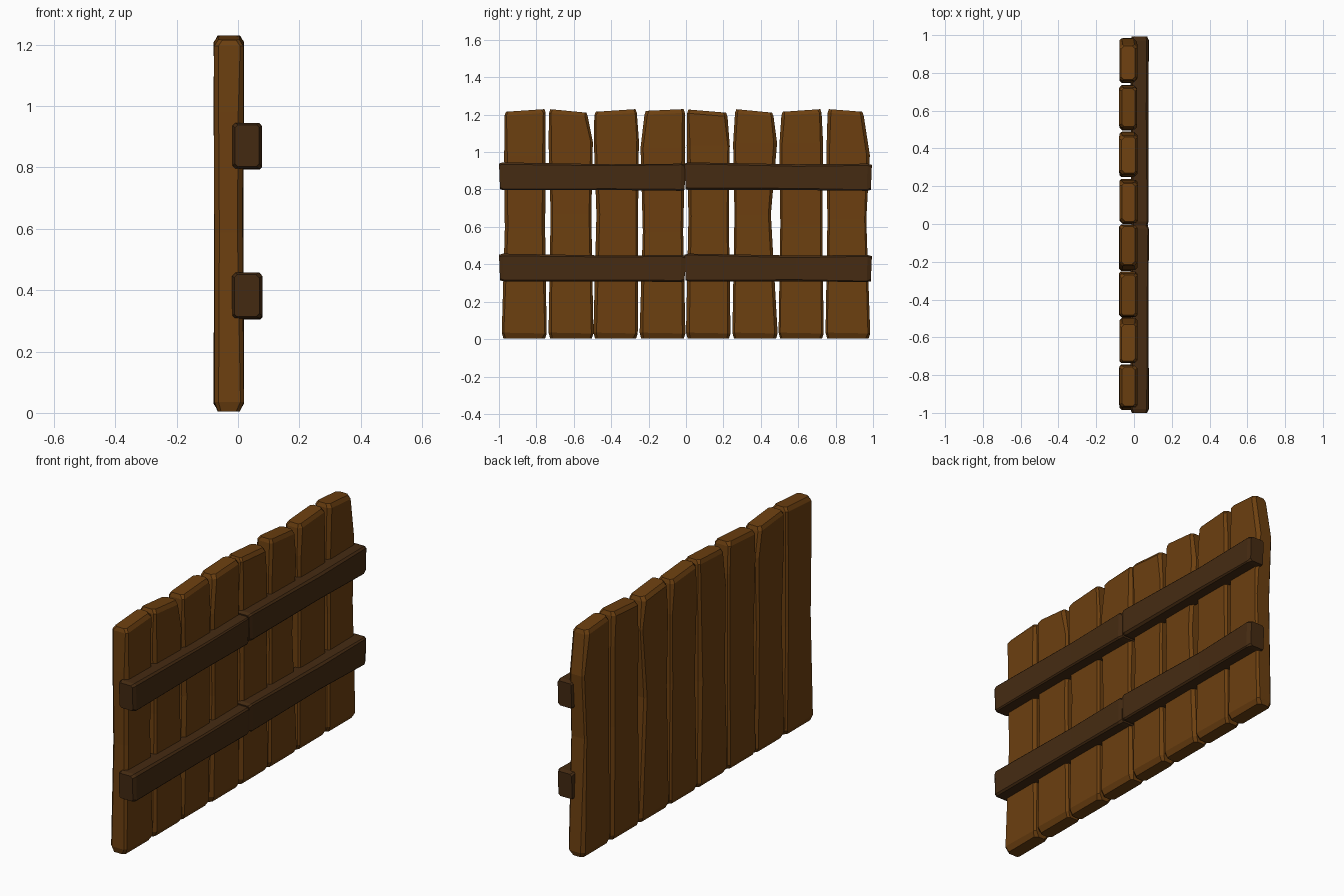
import bpy, bmesh, random

if "Cube" in bpy.data.objects:
    bpy.data.objects.remove(bpy.data.objects["Cube"])

random.seed(4)


def material(name, col):
    m = bpy.data.materials.new(name)
    m.diffuse_color = (*col, 1)
    m.use_nodes = True
    m.node_tree.nodes["Principled BSDF"].inputs["Base Color"].default_value = m.diffuse_color
    return m


plank_wood = material("plank_wood", (0.15, 0.05, 0.005))
rail_wood = material("rail_wood", (0.06, 0.024, 0.006))


def hewn_beam(name, stations, x0, x1, place, mat, chamfer):
    """Loft an uneven chamfered section through (low, high, t_low, t_high, inset)."""
    bm = bmesh.new()
    rings = []
    for lo, hi, t0, t1, inset in stations:
        a, b = lo + inset * 0.6, hi - inset * 0.6
        j = lambda s=0.004: random.uniform(0, s)
        xa, xb = x0 + inset + j(), x1 - inset - j()
        c = [chamfer * random.uniform(0.6, 1.3) for _ in range(4)]
        section = [(xa, a + c[0]), (xa + c[0], a), (xb - c[1], a), (xb, a + c[1]),
                   (xb, b - c[2]), (xb - c[2], b), (xa + c[3], b), (xa, b - c[3])]
        ring = []
        for x, w in section:
            t = t0 + (t1 - t0) * (w - lo) / (hi - lo)
            ring.append(bm.verts.new(place(x, w, t)))
        rings.append(ring)
    for r, s in zip(rings, rings[1:]):
        for i in range(8):
            k = (i + 1) % 8
            bm.faces.new((r[i], r[k], s[k], s[i]))
    bm.faces.new(rings[0])
    bm.faces.new(rings[-1])
    bmesh.ops.recalc_face_normals(bm, faces=bm.faces)
    me = bpy.data.meshes.new(name)
    bm.to_mesh(me)
    bm.free()
    me.materials.append(mat)
    ob = bpy.data.objects.new(name, me)
    bpy.context.collection.objects.link(ob)


# Upright planks: (low, high) edges at foot, middle, shoulder, top; top heights
planks = [
    ((-.985, -.745), (-.970, -.752), (-.972, -.750), (-.970, -.750), 1.215, 1.23),
    ((-.735, -.495), (-.725, -.505), (-.735, -.498), (-.732, -.525), 1.23, 1.21),
    ((-.495, -.258), (-.480, -.255), (-.493, -.252), (-.490, -.263), 1.215, 1.23),
    ((-.248, -.003), (-.232, -.014), (-.243, -.004), (-.222, -.006), 1.22, 1.23),
    ((0.000, 0.238), (0.012, 0.230), (0.004, 0.234), (0.006, 0.222), 1.228, 1.21),
    ((0.248, 0.490), (0.258, 0.455), (0.252, 0.487), (0.262, 0.468), 1.23, 1.21),
    ((0.495, 0.736), (0.503, 0.730), (0.500, 0.733), (0.510, 0.725), 1.215, 1.23),
    ((0.746, 0.985), (0.755, 0.965), (0.750, 0.983), (0.757, 0.950), 1.23, 1.215),
]
for n, (foot, mid, shoulder, top, z0, z1) in enumerate(planks, 1):
    zm = 0.62 + random.uniform(-.06, .06)
    zs = 1.02 + random.uniform(-.05, .05)
    stations = [(*foot, 0.004, 0.004, 0.014),
                (*foot, 0.035, 0.03, 0),
                (*mid, zm, zm, 0.002),
                (*shoulder, zs, zs, 0),
                (*top, z0 - 0.02, z1 - 0.02, 0),
                (*top, z0, z1, 0.012)]
    hewn_beam(f"plank_{n}", stations, -.08, .02,
              lambda x, w, t: (x, w, t), plank_wood, 0.014)

# Cross rails: two butted lengths at each height
for level, base in (("lower", 0.305), ("upper", 0.793)):
    for side, y in (("left", -1.0), ("right", -0.008)):
        dy = 0.004 if side == "right" else 0
        stations = [(base + .005, base + .15, y + .006, y, 0.007),
                    (base + .003, base + .152, y + .025, y + .02, 0),
                    (base + .003, base + .143, y + .6, y + .6, 0.002),
                    (base, base + .145, y + .97 + dy, y + .975 + dy, 0),
                    (base, base + .143, y + .992 + dy, y + .998 + dy, 0.007)]
        hewn_beam(f"{level}_rail_{side}", stations, -.02, .08,
                  lambda x, w, t: (x, t, w), rail_wood, 0.009)
